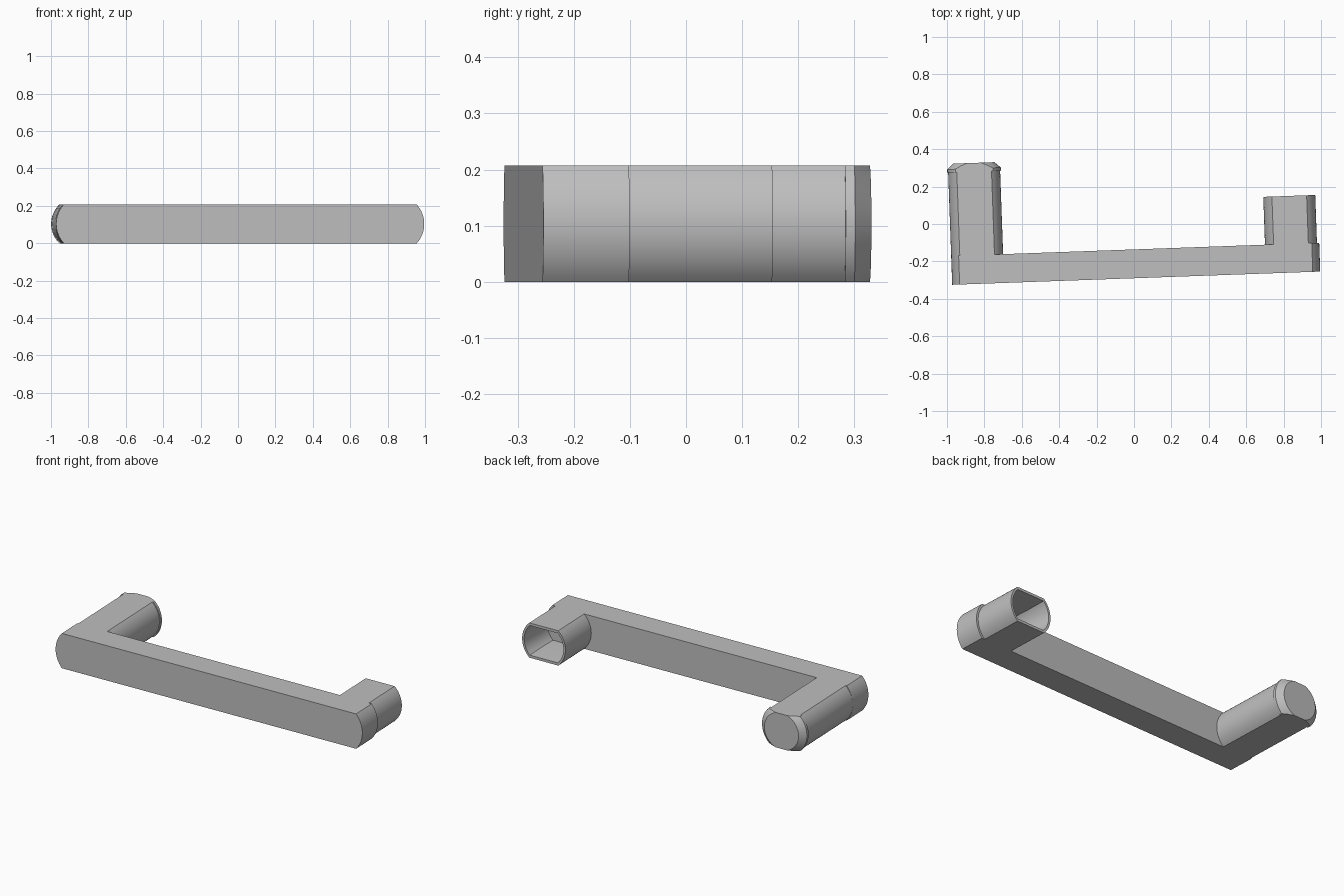
import bpy
import bmesh
from math import asin, cos, sin, radians
from mathutils import Matrix

cube = bpy.data.objects.get("Cube")
if cube:
    bpy.data.objects.remove(cube, do_unlink=True)

HALF = 0.1035          # half of the height
R = 0.139              # post radius
PLACE = Matrix.Translation((-0.972, -0.325, HALF)) @ Matrix.Rotation(radians(2.06), 4, 'Z')

grey = bpy.data.materials.new("plain_grey")
grey.use_nodes = True
colour = (0.52, 0.52, 0.52, 1)
grey.diffuse_color = colour
grey.node_tree.nodes["Principled BSDF"].inputs["Base Color"].default_value = colour


def section(x0, x1, bulge, half=HALF, steps=16):
    """Flat top and bottom with bulging arcs at both sides, as (x, z)."""
    rad = (bulge ** 2 + half ** 2) / (2 * bulge)
    a = asin(half / rad)
    angles = [-a + 2 * a * i / steps for i in range(steps + 1)]
    right = [(x1 - rad + rad * cos(t), rad * sin(t)) for t in angles]
    left = [(x0 + rad - rad * cos(t), -rad * sin(t)) for t in angles]
    return right + left


def cut_disc(cx, rad, half=HALF):
    """A circle trimmed flat at top and bottom."""
    return section(cx - rad, cx + rad, rad - (rad ** 2 - half ** 2) ** 0.5, half)


def loft(name, rings):
    """Skin a list of (y, section) rings and cap both ends."""
    bm = bmesh.new()
    loops = [[bm.verts.new((x, y, z)) for x, z in pts] for y, pts in rings]
    for a, b in zip(loops, loops[1:]):
        for i in range(len(a)):
            j = (i + 1) % len(a)
            bm.faces.new((a[i], a[j], b[j], b[i]))
    bm.faces.new(loops[0][::-1])
    bm.faces.new(loops[-1])
    bmesh.ops.recalc_face_normals(bm, faces=bm.faces)
    bm.transform(PLACE)
    mesh = bpy.data.meshes.new(name)
    bm.to_mesh(mesh)
    bm.free()
    mesh.materials.append(grey)
    ob = bpy.data.objects.new(name, mesh)
    bpy.context.collection.objects.link(ob)
    bpy.ops.object.select_all(action='DESELECT')
    ob.select_set(True)
    bpy.context.view_layer.objects.active = ob
    bpy.ops.object.shade_smooth_by_angle(angle=radians(25))


# Long bar with rounded ends
bar_back = 0.154
bar = section(0, 1.969, 0.04)
loft("long_bar", [(0, bar), (bar_back, bar)])

# Long post with a raised collar and a chamfered tip
cx = R
post = cut_disc(cx, R)
loft("plug_post", [
    (bar_back, post), (0.6, post),
    (0.6, cut_disc(cx, 0.144)), (0.617, cut_disc(cx, 0.144)),
    (0.632, cut_disc(cx, 0.127)), (0.647, cut_disc(cx, 0.11)),
])

# Short post with a socket open at the back
cx = 1.818
post = cut_disc(cx, R)
loft("socket_post", [
    (bar_back, post), (0.41, post),
    (0.41, cut_disc(cx, 0.126, 0.088)),
    (0.30, cut_disc(cx, 0.115, 0.08)),
    (0.20, cut_disc(cx, 0.11, 0.078)),
])
